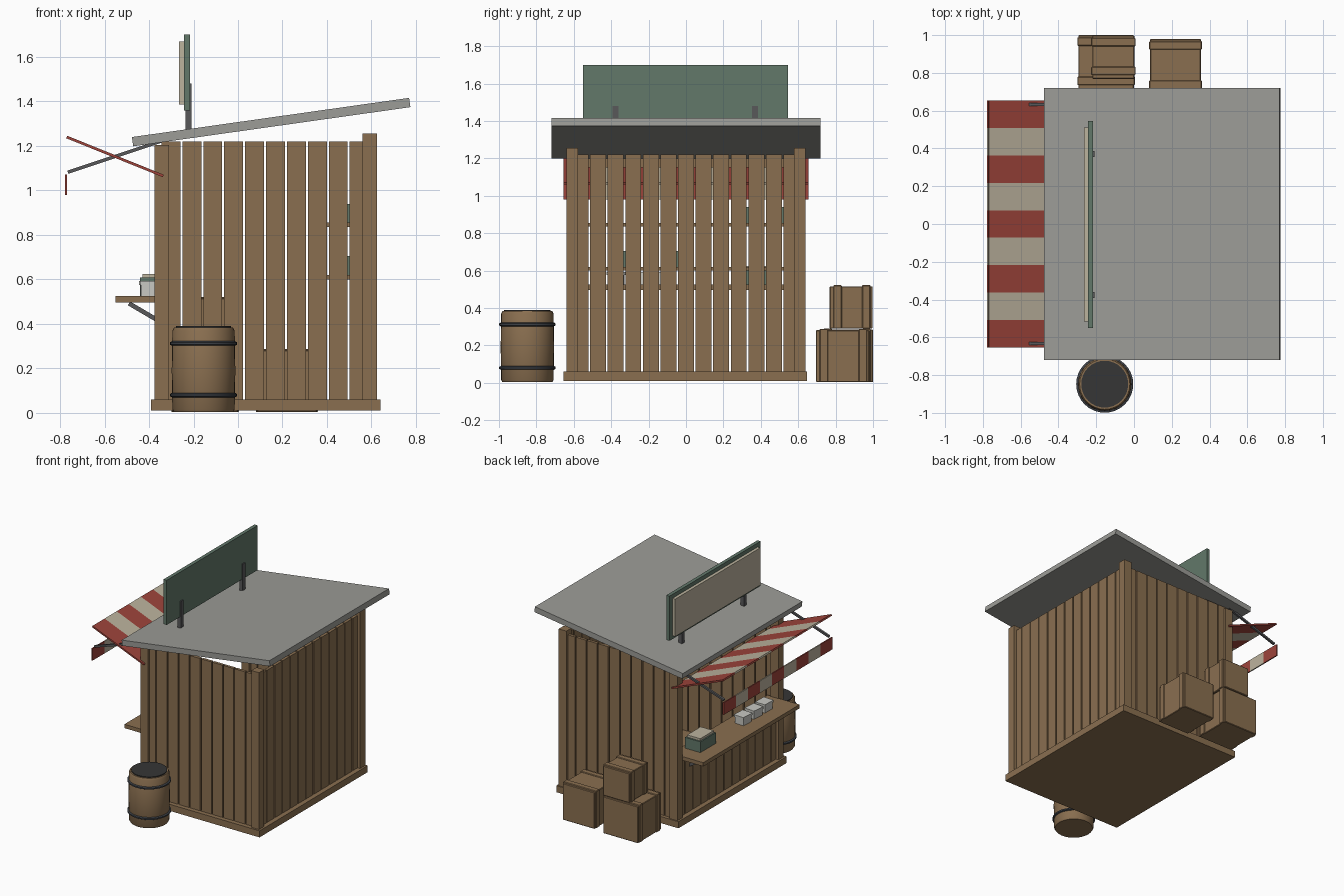
import bpy, bmesh, math, random
from mathutils import Matrix, Vector

if "Cube" in bpy.data.objects:
    bpy.data.objects.remove(bpy.data.objects["Cube"])

random.seed(4)


def material(name, r, g, b):
    def lin(c):
        c /= 255
        return c / 12.92 if c < 0.04045 else ((c + 0.055) / 1.055) ** 2.4
    m = bpy.data.materials.new(name)
    m.diffuse_color = (lin(r), lin(g), lin(b), 1)
    m.use_nodes = True
    m.node_tree.nodes["Principled BSDF"].inputs["Base Color"].default_value = m.diffuse_color
    return m


WOOD = material("brown wood", 138, 111, 80)
ROOF = material("grey roof", 156, 156, 151)
METAL = material("dark grey metal", 88, 88, 90)
HOOP = material("hoop steel", 62, 66, 72)
LID = material("charcoal", 54, 54, 54)
RED = material("awning red", 158, 68, 59)
CREAM = material("cream", 188, 179, 158)
GREEN = material("sign green", 98, 120, 106)
WHITE = material("pale grey", 200, 200, 194)


def finish(name, bm, mat):
    bmesh.ops.recalc_face_normals(bm, faces=bm.faces[:])
    me = bpy.data.meshes.new(name)
    bm.to_mesh(me)
    bm.free()
    me.materials.append(mat)
    ob = bpy.data.objects.new(name, me)
    bpy.context.collection.objects.link(ob)
    return ob


def add_box(bm, x0, x1, y0, y1, z0, z1, turn=0):
    c = Vector(((x0 + x1) / 2, (y0 + y1) / 2, (z0 + z1) / 2))
    m = (Matrix.Translation(c) @ Matrix.Rotation(turn, 4, 'Z')
         @ Matrix.Diagonal((x1 - x0, y1 - y0, z1 - z0, 1)))
    bmesh.ops.create_cube(bm, size=1, matrix=m)


def boxes(name, mat, *dims):
    bm = bmesh.new()
    for d in dims:
        add_box(bm, *d)
    return finish(name, bm, mat)


def beam(name, mat, a, b, thick, y0, y1):
    """Straight slab between two x,z points, running from y0 to y1."""
    a, b = Vector(a), Vector(b)
    d = (b - a).normalized()
    n = Vector((-d.y, d.x)) * thick / 2
    bm = bmesh.new()
    f = bm.faces.new([bm.verts.new((p.x, y0, p.y)) for p in (a - n, b - n, b + n, a + n)])
    r = bmesh.ops.extrude_face_region(bm, geom=[f])
    vs = [v for v in r["geom"] if isinstance(v, bmesh.types.BMVert)]
    bmesh.ops.translate(bm, verts=vs, vec=(0, y1 - y0, 0))
    return finish(name, bm, mat)


def lathe(name, mat, cx, cy, profile, sides=32):
    """Closed turned solid from radius,height pairs."""
    bm = bmesh.new()
    rings = []
    for r, z in profile:
        rings.append([bm.verts.new((cx + r * math.cos(2 * math.pi * i / sides),
                                    cy + r * math.sin(2 * math.pi * i / sides), z))
                      for i in range(sides)])
    for lo, hi in zip(rings, rings[1:]):
        for i in range(sides):
            j = (i + 1) % sides
            bm.faces.new((lo[i], lo[j], hi[j], hi[i]))
    bm.faces.new(rings[0][::-1])
    bm.faces.new(rings[-1])
    ob = finish(name, bm, mat)
    for p in ob.data.polygons:
        p.use_smooth = len(p.vertices) == 4
    ob.data.set_sharp_from_angle(angle=math.radians(35))
    return ob


# Floor plinth and corner posts
boxes("floor_plinth", WOOD, (-0.39, 0.64, -0.655, 0.648, 0.01, 0.06))
for s, side in ((-1, "near"), (1, "far")):
    y0, y1 = sorted((s * 0.577, s * 0.64))
    boxes("counter_post_" + side, WOOD, (-0.375, -0.31, y0, y1, 0.06, 1.205))
    boxes("back_post_" + side, WOOD, (0.56, 0.625, y0, y1, 0.06, 1.255))

# Plank walls with narrow gaps
P, GAP = 0.094, 0.009
across = [(-0.344 + i * P, -0.344 + (i + 1) * P - GAP) for i in range(10)]
along = [(-0.611 + i * P + GAP / 2, -0.611 + (i + 1) * P - GAP / 2) for i in range(13)]
for s, side in ((-1, "near"), (1, "far")):
    y0, y1 = sorted((s * 0.60, s * 0.622))
    boxes("side_planks_" + side, WOOD, *[(a, b, y0, y1, 0.06, 1.22) for a, b in across])
boxes("back_planks", WOOD, *[(0.582, 0.604, a, b, 0.06, 1.22) for a, b in along])
boxes("counter_front_planks", WOOD, *[(-0.354, -0.332, a, b, 0.06, 0.497) for a, b in along])
boxes("opening_header", WOOD, (-0.36, -0.33, -0.58, 0.58, 1.15, 1.2))

# Sloping roof
beam("roof", ROOF, (-0.474, 1.219), (0.772, 1.395), 0.042, -0.72, 0.72)

# Serving counter with struts
boxes("counter_top", WOOD, (-0.55, -0.28, -0.582, 0.578, 0.497, 0.526))
for y in (-0.45, 0.45):
    beam("counter_strut", METAL, (-0.49, 0.492), (-0.35, 0.41), 0.02, y - 0.012, y + 0.012)

# Shelves inside with goods
boxes("inner_shelves", WOOD, (0.40, 0.58, -0.55, 0.55, 0.60, 0.62),
      (0.40, 0.58, -0.55, 0.55, 0.835, 0.855))
boxes("shelf_goods", GREEN, *[(0.44, 0.54, y, y + 0.09, z, z + 0.085)
      for y, z in ((0.25, 0.855), (0.43, 0.855), (-0.35, 0.62), (-0.1, 0.62))])

# Goods on the counter
boxes("counter_tray", GREEN, (-0.44, -0.31, 0.268, 0.455, 0.526, 0.608))
boxes("tray_contents", CREAM, (-0.43, -0.32, 0.28, 0.443, 0.608, 0.625))
for i, y in enumerate((-0.12, -0.25, -0.375)):
    t = random.uniform(-0.12, 0.12)
    boxes("small_carton_%d" % i, WHITE, (-0.435, -0.36, y - 0.045, y + 0.045, 0.526, 0.575, t))
    boxes("carton_lid_%d" % i, WHITE, (-0.44, -0.355, y - 0.05, y + 0.05, 0.575, 0.592, t))

# Striped awning, hanging valance and support arms
W = 1.31 / 9
for i in range(9):
    y = -0.655 + i * W
    m = CREAM if i % 2 else RED
    beam("awning_stripe_%d" % i, m, (-0.77, 1.24), (-0.336, 1.065), 0.012, y, y + W)
    boxes("valance_stripe_%d" % i, m, (-0.777, -0.768, y, y + W, 0.98, 1.072))
for y in (-0.632, 0.632):
    beam("awning_arm", METAL, (-0.765, 1.082), (-0.345, 1.222), 0.015, y - 0.008, y + 0.008)

# Roof sign
boxes("sign_board", GREEN, (-0.243, -0.216, -0.55, 0.545, 1.36, 1.70))
boxes("sign_face", CREAM, (-0.266, -0.243, -0.515, 0.51, 1.385, 1.67))
boxes("sign_brackets", METAL, *[(-0.236, -0.208, y - 0.016, y + 0.016, 1.25, 1.48)
                                for y in (-0.376, 0.37)])

# Barrel
BX, BY = -0.155, -0.848
lathe("barrel_body", WOOD, BX, BY, [(0.133, 0.003), (0.140, 0.015), (0.143, 0.19),
                                    (0.140, 0.37), (0.133, 0.383)])
lathe("barrel_lid", LID, BX, BY, [(0.124, 0.37), (0.124, 0.39)])
for z in (0.08, 0.312):
    lathe("barrel_hoop", HOOP, BX, BY, [(0.142, z - 0.01), (0.151, z - 0.005),
                                        (0.151, z + 0.005), (0.142, z + 0.01)])


# Crates with slightly proud end boards
def crate(name, x0, x1, y0, y1, z0, z1):
    e, t = 0.006, 0.045
    ob = boxes(name, WOOD, (x0 + e, x1 - e, y0, y1, z0, z1 - e),
               (x0, x1, y0 + 0.02, y0 + 0.02 + t, z0, z1),
               (x0, x1, y1 - 0.012 - t, y1 - 0.012, z0, z1))
    b = ob.modifiers.new("soft_edges", 'BEVEL')
    b.width, b.segments = 0.004, 1


crate("crate_low_left", -0.30, 0.005, 0.715, 1.0, 0.003, 0.29)
crate("crate_top", -0.227, 0.008, 0.768, 0.998, 0.29, 0.522)
crate("crate_low_right", 0.08, 0.36, 0.695, 0.98, 0.003, 0.288)
